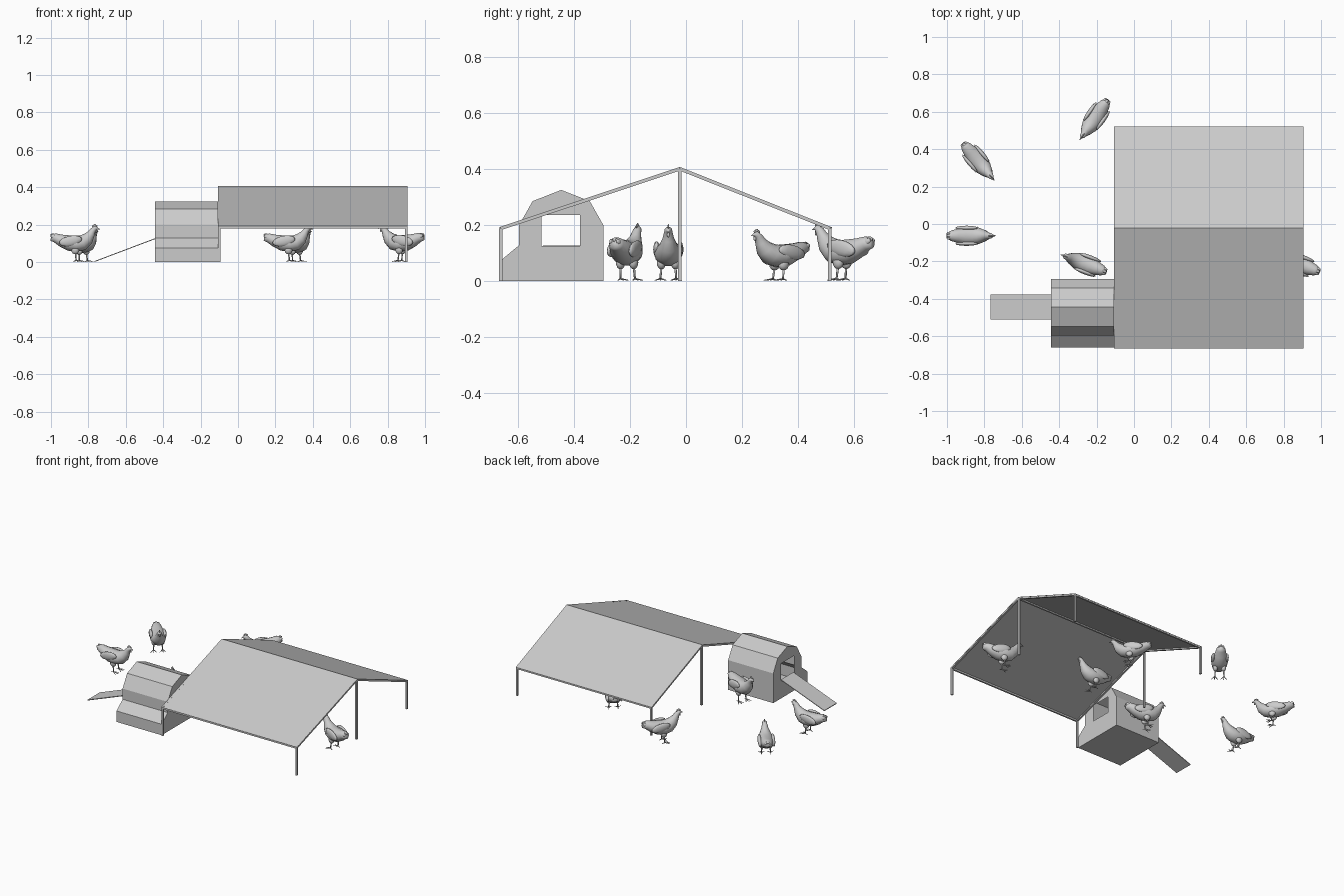
import bpy, bmesh, math
from mathutils import Vector, Matrix

if "Cube" in bpy.data.objects:
    bpy.data.objects.remove(bpy.data.objects["Cube"])


def finish(bm, name, smooth=False):
    bmesh.ops.recalc_face_normals(bm, faces=bm.faces[:])
    me = bpy.data.meshes.new(name)
    bm.to_mesh(me)
    bm.free()
    ob = bpy.data.objects.new(name, me)
    bpy.context.collection.objects.link(ob)
    if smooth:
        for p in me.polygons:
            p.use_smooth = True
    return ob


def add_bar(bm, a, b, w, sides=4, w2=None):
    """Straight bar of width w between two points."""
    a, b = Vector(a), Vector(b)
    d = b - a
    k = math.sqrt(2) / 2 if sides == 4 else 0.5
    rot = d.to_track_quat('Z', 'Y').to_matrix().to_4x4()
    spin = Matrix.Rotation(math.pi / 4, 4, 'Z')
    bmesh.ops.create_cone(bm, cap_ends=True, segments=sides, radius1=w * k,
                          radius2=(w if w2 is None else w2) * k, depth=d.length,
                          matrix=Matrix.Translation((a + b) / 2) @ rot @ spin)


def add_ball(bm, loc, size, tilt=0):
    m = (Matrix.Translation(loc) @ Matrix.Rotation(tilt, 4, 'Y')
         @ Matrix.Diagonal((*size, 1)))
    bmesh.ops.create_uvsphere(bm, u_segments=12, v_segments=8, radius=1, matrix=m)


# --- canopy ---
X0, X1 = -0.10, 0.90
EAVE_F, RIDGE, EAVE_B = (-0.66, 0.188), (-0.022, 0.40), (0.513, 0.188)

# roof sheet, a thin bent slab
bm = bmesh.new()
prof = [(-0.665, 0.192), (-0.022, 0.407), (0.52, 0.192)]
prof += [(y, z - 0.004) for y, z in reversed(prof)]
f = bm.faces.new([bm.verts.new((X0 - 0.007, y, z)) for y, z in prof])
ext = bmesh.ops.extrude_face_region(bm, geom=[f])['geom']
bmesh.ops.translate(bm, vec=(X1 - X0 + 0.014, 0, 0),
                    verts=[v for v in ext if isinstance(v, bmesh.types.BMVert)])
finish(bm, "canopy_roof")

# posts, rafters and long beams
bm = bmesh.new()
for x in (X0, X1):
    for y, z in (EAVE_F, RIDGE, EAVE_B):
        add_bar(bm, (x, y, 0), (x, y, z), 0.012)
    for e in (EAVE_F, EAVE_B):
        add_bar(bm, (x, *e), (x, *RIDGE), 0.012)
for y, z in (EAVE_F, RIDGE, EAVE_B):
    add_bar(bm, (X0, y, z - 0.002), (X1, y, z - 0.002), 0.011)
finish(bm, "canopy_frame")

# --- coop: hollow shell with a doorway in both ends ---
bm = bmesh.new()
outline = [(-0.66, 0), (-0.295, 0), (-0.295, 0.20), (-0.343, 0.285), (-0.445, 0.325),
           (-0.547, 0.285), (-0.595, 0.20), (-0.595, 0.128), (-0.66, 0.074)]
door = [(-0.516, 0.125), (-0.378, 0.125), (-0.378, 0.235), (-0.516, 0.235)]
rings = []
for x in (-0.445, -0.108):
    edges = []
    for k, loop in enumerate((outline, door)):
        vs = [bm.verts.new((x, y, z)) for y, z in loop]
        edges += [bm.edges.new((vs[i - 1], vs[i])) for i in range(len(vs))]
        if k == 0:
            rings.append(vs)
    bmesh.ops.triangle_fill(bm, edges=edges, use_beauty=True, normal=(1, 0, 0))
a, b = rings
for i in range(len(a)):
    bm.faces.new((a[i - 1], a[i], b[i], b[i - 1]))
finish(bm, "coop")

# ramp up to the door
bm = bmesh.new()
pts = [(-0.768, 0.0), (-0.445, 0.122), (-0.445, 0.127), (-0.768, 0.005)]
f = bm.faces.new([bm.verts.new((x, -0.51, z)) for x, z in pts])
ext = bmesh.ops.extrude_face_region(bm, geom=[f])['geom']
bmesh.ops.translate(bm, vec=(0, 0.132, 0),
                    verts=[v for v in ext if isinstance(v, bmesh.types.BMVert)])
finish(bm, "ramp")


# --- hens, facing local +x ---
def make_hen(name, x, y, angle, zs=1.0):
    bm = bmesh.new()
    # body loft: x, z, half width, half height, tilt of the section
    stations = [(-0.130, 0.134, 0.014, 0.018, -10), (-0.108, 0.132, 0.028, 0.025, -15),
                (-0.075, 0.117, 0.037, 0.034, -15), (-0.035, 0.104, 0.049, 0.043, -8),
                (0.005, 0.099, 0.050, 0.045, 0), (0.042, 0.107, 0.043, 0.043, 20),
                (0.068, 0.128, 0.032, 0.034, 40), (0.085, 0.154, 0.021, 0.022, 55),
                (0.096, 0.174, 0.016, 0.016, 45), (0.108, 0.184, 0.014, 0.014, 15),
                (0.117, 0.184, 0.006, 0.006, -10), (0.131, 0.179, 0.001, 0.001, -10)]
    n, prev = 14, None
    for sx, sz, w, h, t in stations:
        t = math.radians(t)
        ring = []
        for i in range(n):
            u = 2 * math.pi * i / n
            k = h * math.sin(u)
            ring.append(bm.verts.new((sx - k * math.sin(t), w * math.cos(u),
                                      sz + k * math.cos(t))))
        if prev:
            for i in range(n):
                bm.faces.new((prev[i - 1], prev[i], ring[i], ring[i - 1]))
        else:
            bm.faces.new(ring)
        prev = ring
    bm.faces.new(prev)
    # comb and wattle
    for cx, cz, r in ((0.096, 0.195, 0.007), (0.104, 0.199, 0.008), (0.112, 0.196, 0.006)):
        add_ball(bm, (cx, 0, cz), (r, 0.003, r))
    add_ball(bm, (0.113, 0, 0.168), (0.005, 0.005, 0.009))
    # tail feathers
    for s in (-1, 0, 1):
        add_ball(bm, (-0.112, s * 0.013, 0.142 - abs(s) * 0.006), (0.022, 0.009, 0.012), 0.4)
    for s in (-1, 1):
        # wing, thigh, shank and toes
        add_ball(bm, (-0.025, s * 0.042, 0.115), (0.062, 0.012, 0.028), -0.2)
        add_ball(bm, (0.0, s * 0.025, 0.066), (0.021, 0.016, 0.024))
        add_bar(bm, (0.0, s * 0.025, 0.056), (0.005, s * 0.028, 0.008), 0.009, 6, 0.007)
        for d in (-35, 0, 35, 180):
            r = math.radians(d)
            L = 0.018 if d == 180 else 0.034
            add_bar(bm, (0.005, s * 0.028, 0.009),
                    (0.005 + L * math.cos(r), s * 0.028 + L * math.sin(r), 0.003),
                    0.007, 5, 0.003)
    ob = finish(bm, name, smooth=True)
    ob.matrix_world = (Matrix.Translation((x, y, 0)) @ Matrix.Rotation(math.radians(angle), 4, 'Z')
                       @ Matrix.Diagonal((1, 1, zs, 1)))


# one flock on the left, three of them repeated under the canopy
flock = [(-0.87, -0.063, 0, 0.98), (-0.83, 0.332, -50, 0.9), (-0.27, -0.21, 159, 1.0)]
for i, (x, y, ang, zs) in enumerate(flock):
    make_hen(f"hen_{i + 1}", x, y, ang, zs)
    make_hen(f"hen_{i + 5}", x + 1.14, y, ang, zs)
make_hen("hen_4", -0.215, 0.557, -125, 1.02)
